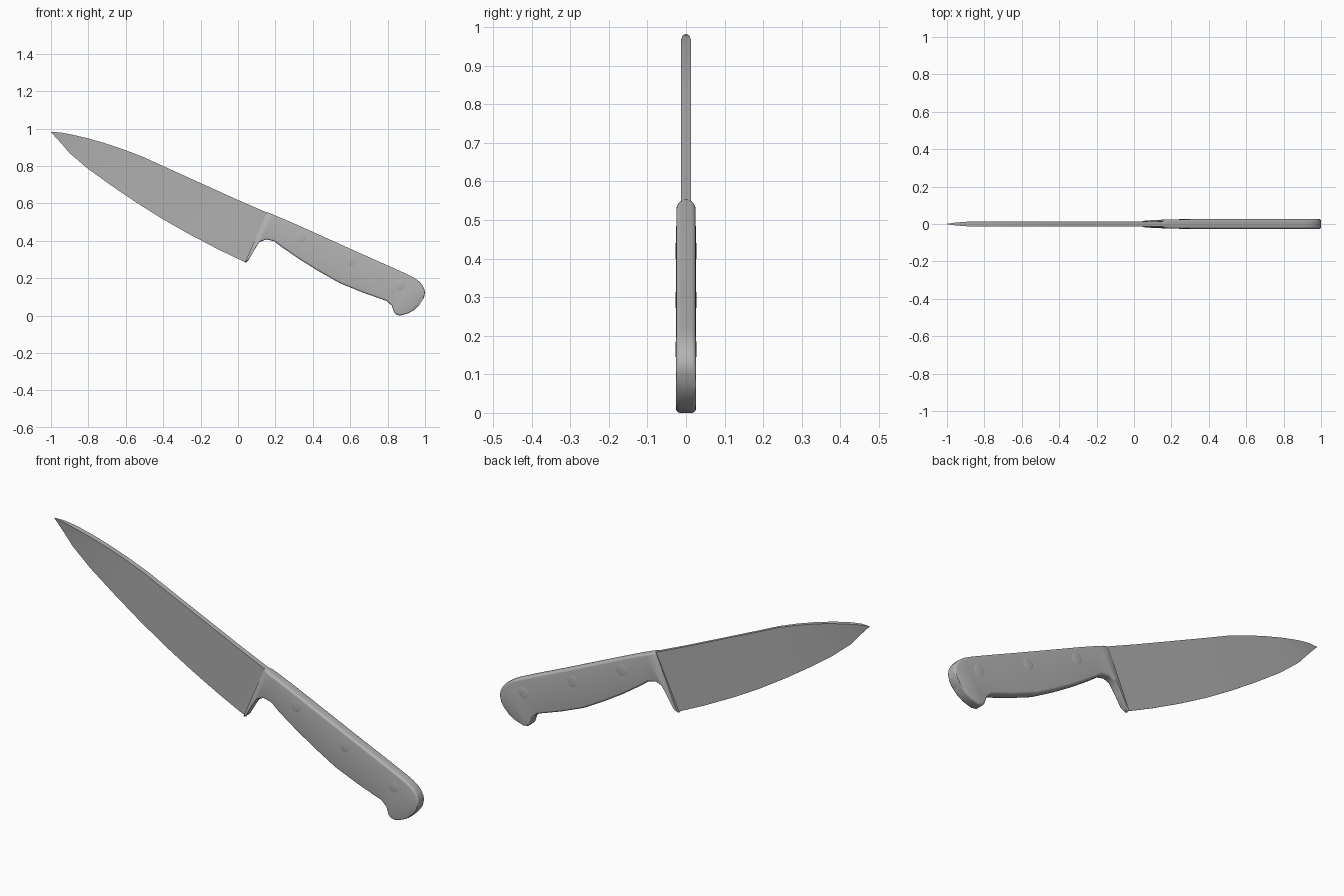
import bpy, bmesh, math
from mathutils import Vector

# Dark grey for every part
grey = bpy.data.materials.new("dark_grey")
grey.diffuse_color = (0.45, 0.45, 0.45, 1)


def finish(obj, angle):
    """Give the part its material and angle-limited smooth shading."""
    obj.data.materials.append(grey)
    bpy.ops.object.select_all(action='DESELECT')
    obj.select_set(True)
    bpy.context.view_layer.objects.active = obj
    bpy.ops.object.shade_smooth_by_angle(angle=math.radians(angle))


def loft(name, rings, angle):
    """Skin a list of equal-length closed rings and cap both ends."""
    bm = bmesh.new()
    rows = [[bm.verts.new(p) for p in ring] for ring in rings]
    n = len(rows[0])
    for a, b in zip(rows, rows[1:]):
        for i in range(n):
            j = (i + 1) % n
            bm.faces.new((a[i], a[j], b[j], b[i]))
    bm.faces.new(rows[0])
    bm.faces.new(rows[-1])
    bmesh.ops.recalc_face_normals(bm, faces=bm.faces)
    mesh = bpy.data.meshes.new(name)
    bm.to_mesh(mesh)
    bm.free()
    obj = bpy.data.objects.new(name, mesh)
    bpy.context.collection.objects.link(obj)
    finish(obj, angle)
    return obj


def wedge(tx, tz, bx, bz, w):
    """Blade section: wide at the spine, sharp at the edge."""
    e = 0.0008
    return [(tx, -w, tz), (tx, w, tz), (bx, e, bz), (bx, -e, bz)]


def rounded(tx, tz, bx, bz, w, low=1.0, r=0.011, seg=4):
    """Handle section: rounded rectangle, its lower end narrowed by low."""
    top, bot = Vector((tx, 0, tz)), Vector((bx, 0, bz))
    mid, half = (top + bot) / 2, (top - bot).length / 2
    up = (top - bot).normalized()
    r = min(r, w * 0.8, half * 0.8)
    ring = []
    for k, (sy, su) in enumerate(((1, 1), (-1, 1), (-1, -1), (1, -1))):
        for s in range(seg + 1):
            a = math.pi / 2 * (k + s / seg)
            y = sy * (w - r) + r * math.cos(a)
            u = su * (half - r) + r * math.sin(a)
            if su < 0:
                y *= low
            ring.append(mid + up * u + Vector((0, y, 0)))
    return ring


# Blade: spine x, z / edge x, z / half thickness
blade = [
    (0.165, 0.546, 0.045, 0.282, 0.0125), (0.00, 0.618, -0.10, 0.351, 0.0125),
    (-0.25, 0.731, -0.257, 0.433, 0.0125), (-0.40, 0.799, -0.40, 0.514, 0.0125),
    (-0.50, 0.845, -0.54, 0.602, 0.0125), (-0.60, 0.884, -0.67, 0.690, 0.0125),
    (-0.70, 0.918, -0.80, 0.783, 0.0125), (-0.80, 0.947, -0.90, 0.868, 0.0125),
    (-0.89, 0.968, -0.937, 0.911, 0.0125), (-0.95, 0.979, -0.968, 0.946, 0.008),
    (-1.0, 0.982, -0.999, 0.979, 0.001),
]
loft("blade", [wedge(*s) for s in blade], 30)

# Handle with bolster: top x, z / bottom x, z / half thickness / lower narrowing
handle = [
    (0.155, 0.553, 0.036, 0.281, 0.0150, 0.9), (0.166, 0.549, 0.055, 0.294, 0.0200, 0.9),
    (0.180, 0.543, 0.088, 0.352, 0.0240, 0.85), (0.203, 0.533, 0.115, 0.393, 0.0250, 0.85),
    (0.235, 0.520, 0.150, 0.407, 0.0250, 0.85), (0.270, 0.505, 0.192, 0.398, 0.0250, 0.9),
    (0.320, 0.483, 0.237, 0.364, 0.0255), (0.420, 0.438, 0.330, 0.300, 0.0255),
    (0.540, 0.384, 0.430, 0.238, 0.0255), (0.660, 0.330, 0.545, 0.173, 0.0255),
    (0.780, 0.277, 0.670, 0.122, 0.0255), (0.880, 0.232, 0.795, 0.078, 0.0255),
    (0.910, 0.218, 0.822, 0.053, 0.0255), (0.940, 0.203, 0.835, 0.016, 0.0255),
    (0.968, 0.183, 0.848, 0.003, 0.0255), (0.986, 0.163, 0.870, 0.000, 0.0255),
    (0.997, 0.140, 0.910, 0.012, 0.0255), (1.000, 0.122, 0.940, 0.028, 0.0255),
    (0.994, 0.095, 0.968, 0.055, 0.0255),
]
loft("handle", [rounded(*s) for s in handle], 40)

# Domed rivets on both sides of the handle
for i, (x, z) in enumerate(((0.335, 0.42), (0.60, 0.293), (0.867, 0.165))):
    for side, y in (("front", -0.0245), ("back", 0.0245)):
        bpy.ops.mesh.primitive_uv_sphere_add(segments=20, ring_count=10, radius=1,
                                             location=(x, y, z))
        rivet = bpy.context.object
        rivet.name = f"rivet_{side}_{i + 1}"
        rivet.scale = (0.029, 0.003, 0.029)
        finish(rivet, 40)
